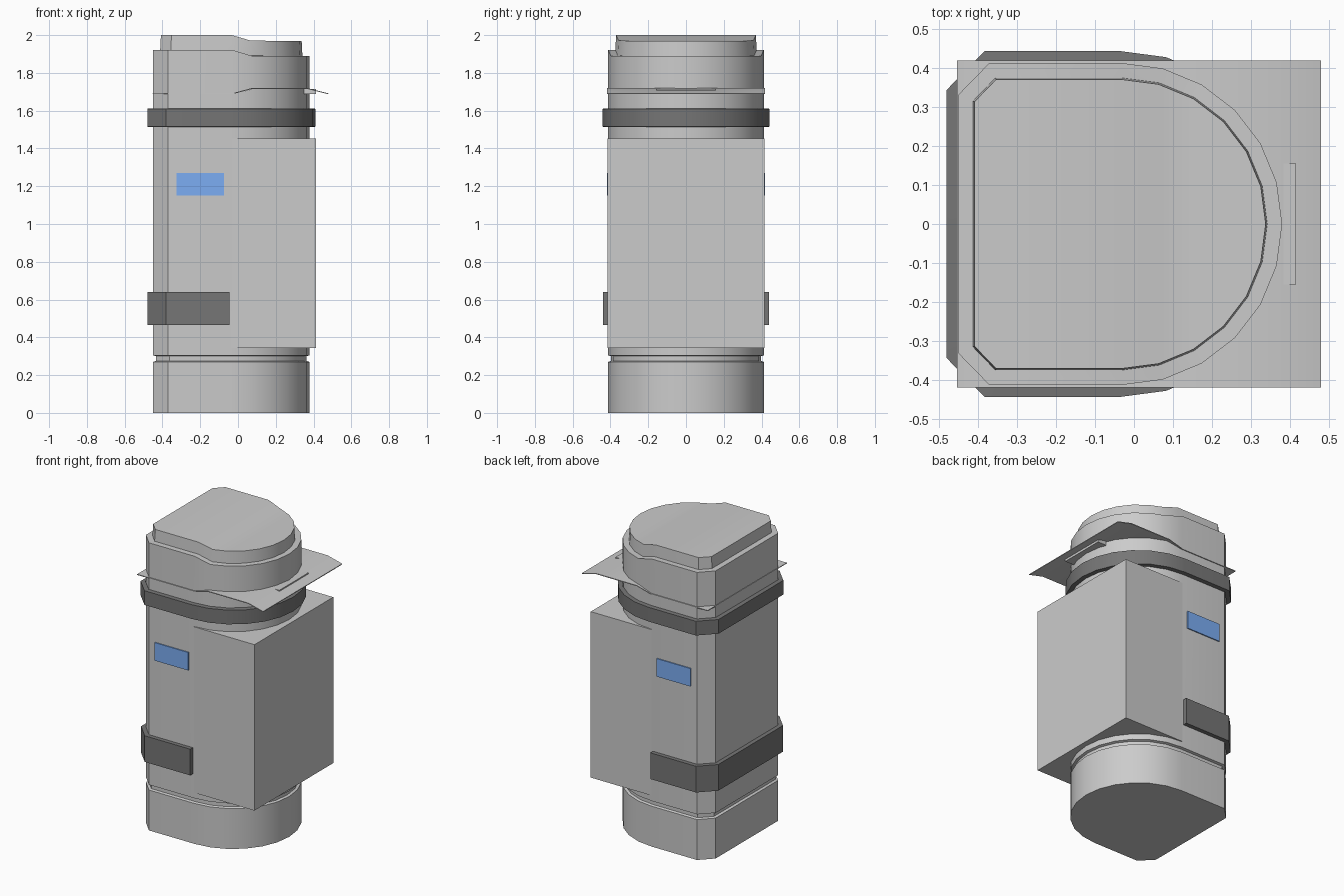
import bpy, bmesh
from math import sin, cos, radians

if "Cube" in bpy.data.objects:
    bpy.data.objects.remove(bpy.data.objects["Cube"])


def material(name, rgb):
    m = bpy.data.materials.new(name)
    m.diffuse_color = (*rgb, 1)
    m.use_nodes = True
    m.node_tree.nodes["Principled BSDF"].inputs["Base Color"].default_value = m.diffuse_color
    return m


DARK = material("dark_grey", (0.18, 0.18, 0.18))
BLUE = material("blue", (0.2, 0.42, 0.9))


def finish(name, bm, mat=None):
    bmesh.ops.recalc_face_normals(bm, faces=bm.faces)
    me = bpy.data.meshes.new(name)
    bm.to_mesh(me)
    bm.free()
    ob = bpy.data.objects.new(name, me)
    bpy.context.collection.objects.link(ob)
    if mat:
        me.materials.append(mat)
    bpy.ops.object.select_all(action='DESELECT')
    ob.select_set(True)
    bpy.context.view_layer.objects.active = ob
    bpy.ops.object.shade_smooth_by_angle(angle=radians(28))
    return ob


# D-shaped outline: chamfered back corners on -x, half circle on +x
def outline(d):
    r = 0.412 - d
    half = [(-0.45 + d, 0.33 - 0.41 * d), (-0.37 + 0.41 * d, r)]
    arc = [(-0.033 + r * cos(radians(a)), r * sin(radians(a)))
           for a in range(90, -91, -15)]
    return half + arc + [(x, -y) for x, y in reversed(half)]


# Height that steps from z0 to z1 between x = -0.03 and x = 0.07
def step(x, z0, z1):
    t = min(1, max(0, (x + 0.03) / 0.1))
    return z0 + (z1 - z0) * t


# Loft through levels (inset, z on the left, z on the right)
def loft(name, levels, mat=None, band=False):
    bm = bmesh.new()
    rings = [[bm.verts.new((x, y, step(x, z0, z1))) for x, y in outline(d)]
             for d, z0, z1 in levels]
    n = len(rings[0])
    pairs = list(zip(rings, rings[1:]))
    if band:
        pairs.append((rings[-1], rings[0]))
    for a, b in pairs:
        for i in range(n):
            j = (i + 1) % n
            bm.faces.new((a[i], a[j], b[j], b[i]))
    if not band:
        for r in (rings[0], rings[-1]):
            for i in range(n // 2):
                q = [r[i], r[i + 1], r[n - 2 - i], r[n - 1 - i]]
                bm.faces.new(list(dict.fromkeys(q)))
    return finish(name, bm, mat)


# Extrude a closed strip of two matching point lists along an axis
def strip(name, outer, inner, place, lo, hi, mat=None):
    bm = bmesh.new()
    rings = [[bm.verts.new(place(p, h)) for p in pts]
             for pts, h in ((outer, lo), (outer, hi), (inner, hi), (inner, lo))]
    for k in range(4):
        a, b = rings[k], rings[(k + 1) % 4]
        for i in range(len(outer) - 1):
            bm.faces.new((a[i], a[i + 1], b[i + 1], b[i]))
    for i in (0, -1):
        bm.faces.new([r[i] for r in rings])
    return finish(name, bm, mat)


def box(name, x, y, z, mat=None):
    bm = bmesh.new()
    bmesh.ops.create_cube(bm, size=1)
    for v in bm.verts:
        for i, (lo, hi) in enumerate((x, y, z)):
            v.co[i] = lo if v.co[i] < 0 else hi
    return finish(name, bm, mat)


# Base, recessed groove and main body
loft("body", [(0, 0, 0), (0, 0.27, 0.27), (0.016, 0.275, 0.275),
              (0.016, 0.3, 0.3), (0, 0.305, 0.305), (0, 1.688, 1.714)])

# Lid with stepped raised top
loft("lid", [(0, 1.69, 1.717), (0, 1.922, 1.89), (0.038, 1.922, 1.89),
             (0.042, 2.0, 1.97)])

# Upper strap all the way round
loft("upper_strap", [(-0.03, 1.515, 1.515), (-0.03, 1.61, 1.61),
                     (-0.002, 1.612, 1.612), (-0.002, 1.513, 1.513)],
     DARK, band=True)


# Lower strap wrapping the back only
def wrap(d):
    p = [(-0.045, 0.412 - d)] + outline(d)[1::-1]
    return p + [(x, -y) for x, y in reversed(p)]


strip("lower_strap", wrap(-0.028), wrap(0.002),
      lambda p, h: (p[0], p[1], h), 0.465, 0.64, DARK)

# Thin bent sheet under the lid, with a grip bar at its front edge
fold = [(-0.453, 1.692), (-0.03, 1.692), (0.07, 1.719), (0.37, 1.719), (0.478, 1.692)]
strip("sheet", fold, [(x, z - 0.005) for x, z in fold],
      lambda p, h: (p[0], h, p[1]), -0.418, 0.418)
box("grip_bar", (0.35, 0.414), (-0.155, 0.155), (1.688, 1.716))

# Square housing around the rounded side
box("housing", (-0.035, 0.413), (-0.416, 0.416), (0.343, 1.452))

# Blue side labels
for side, s in (("front", -1), ("rear", 1)):
    ys = sorted((s * 0.405, s * 0.419))
    box(side + "_label", (-0.325, -0.075), ys, (1.15, 1.27), BLUE)
